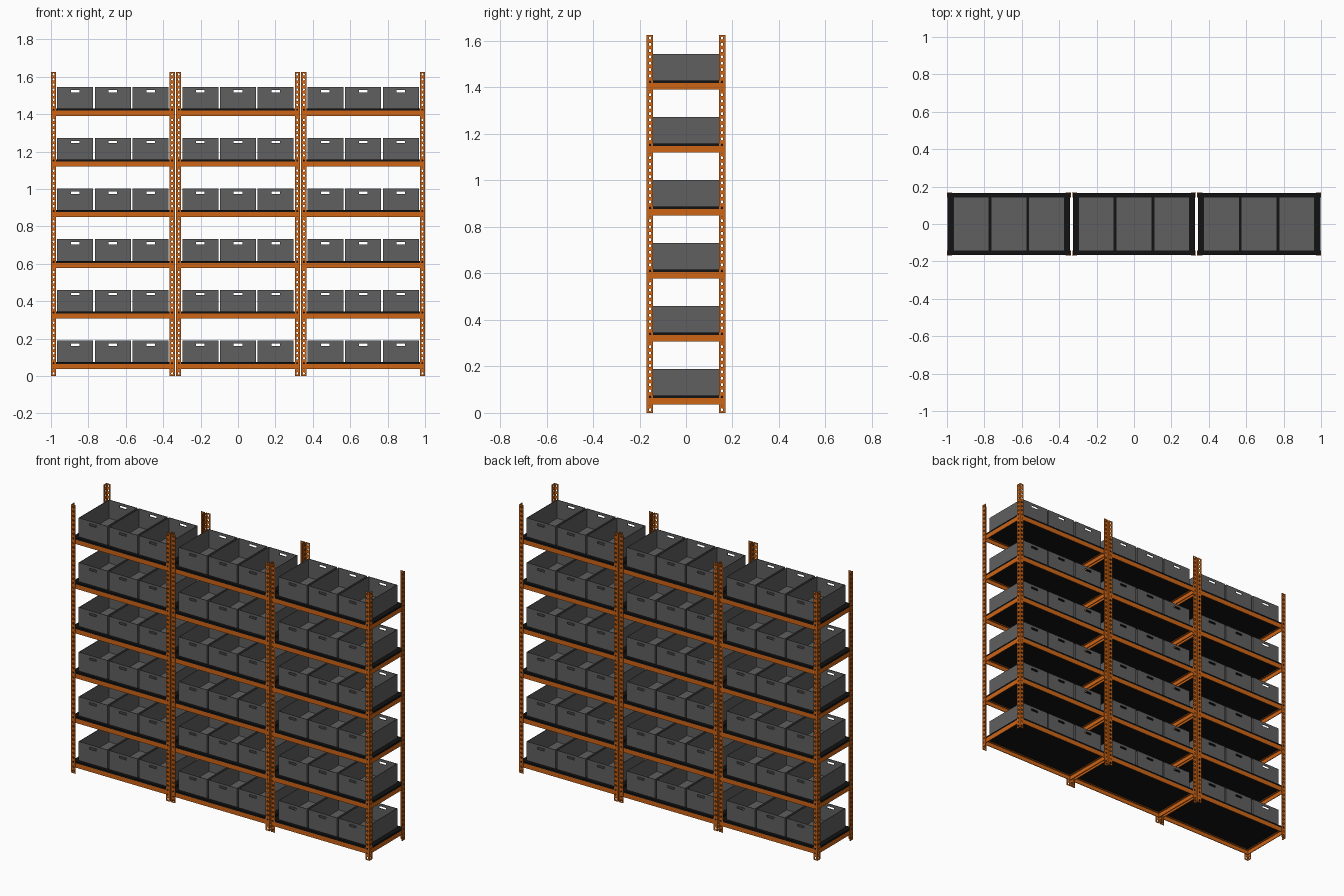
import bpy, bmesh, math
from mathutils import Matrix

if "Cube" in bpy.data.objects:
    bpy.data.objects.remove(bpy.data.objects["Cube"])

W, D, H = 0.662, 0.338, 1.626       # outer bay width, depth, post height
PITCH = 0.669                       # bay spacing
T = 0.004                           # sheet metal thickness
LEG = 0.027                         # post leg width
LEVELS = [0.036 + 0.271 * i for i in range(6)]
BIN_W, BIN_D, BIN_H, BIN_PITCH = 0.192, 0.29, 0.115, 0.2015


def material(name, col):
    m = bpy.data.materials.new(name)
    m.diffuse_color = (*col, 1)
    m.use_nodes = True
    m.node_tree.nodes["Principled BSDF"].inputs["Base Color"].default_value = m.diffuse_color
    return m


orange = material("orange_steel", (0.62, 0.13, 0.008))
black = material("black_board", (0.006, 0.006, 0.006))
grey = material("grey_plastic", (0.115, 0.115, 0.115))


def finish(bm, name, mat):
    bmesh.ops.remove_doubles(bm, verts=bm.verts, dist=1e-5)
    bmesh.ops.recalc_face_normals(bm, faces=bm.faces)
    me = bpy.data.meshes.new(name)
    bm.to_mesh(me)
    bm.free()
    me.materials.append(mat)
    return me


def place(name, me, loc, scale=(1, 1, 1)):
    ob = bpy.data.objects.new(name, me)
    ob.location, ob.scale = loc, scale
    bpy.context.collection.objects.link(ob)
    return ob


def add_box(bm, x0, x1, y0, y1, z0, z1):
    m = Matrix.Translation(((x0 + x1) / 2, (y0 + y1) / 2, (z0 + z1) / 2)) \
        @ Matrix.Diagonal((x1 - x0, y1 - y0, z1 - z0, 1))
    bmesh.ops.create_cube(bm, size=1, matrix=m)


def holed_cell(bm, to3d, u0, u1, v0, v1, hw, hh, cu, cv):
    """Rectangle with an eight-sided hole, mapped into space by to3d(u, v)."""
    um, vm = (u0 + u1) / 2, (v0 + v1) / 2
    outer = [(u1, vm), (u1, v1), (um, v1), (u0, v1), (u0, vm), (u0, v0), (um, v0), (u1, v0)]
    a = [math.tau * i / 8 for i in range(8)]
    inner = [(cu + hw * math.cos(t), cv + hh * math.sin(t)) for t in a]
    o = [bm.verts.new(to3d(*p)) for p in outer]
    n = [bm.verts.new(to3d(*p)) for p in inner]
    for i in range(8):
        j = (i + 1) % 8
        bm.faces.new((o[i], o[j], n[j], n[i]))


def thicken(bm, t):
    bmesh.ops.remove_doubles(bm, verts=bm.verts, dist=1e-5)
    bmesh.ops.recalc_face_normals(bm, faces=bm.faces)
    bmesh.ops.solidify(bm, geom=bm.faces[:], thickness=t)


# Perforated angle post: corner at the origin, legs along +x and +y
bm = bmesh.new()
N = 60
c = H / N
for i in range(N):
    zc = (i + 0.5) * c
    for f in (lambda u, v: (u, 0, v), lambda u, v: (0, u, v)):
        holed_cell(bm, f, 0, LEG, i * c, (i + 1) * c, 0.0055, 0.007, LEG * 0.53, zc)
thicken(bm, 0.003)
# keep the outside faces of the angle on the bay's outer planes
lo = [min(v.co[k] for v in bm.verts) for k in (0, 1)]
bmesh.ops.translate(bm, verts=bm.verts, vec=(-lo[0], -lo[1], 0))
post = finish(bm, "post", orange)

# Shelf frame: four angle beams per level, flange under the board
bm = bmesh.new()
ix, iy, BH, FL = W / 2 - T, D / 2 - T, 0.027, 0.013
for s in (-1, 1):
    ys = sorted((s * iy, s * (iy - T)))
    add_box(bm, -ix, ix, *ys, 0, BH)
    add_box(bm, -ix, ix, *sorted((s * iy, s * (iy - FL))), BH - 0.003, BH)
    xs = sorted((s * ix, s * (ix - T)))
    add_box(bm, *xs, -iy + T, iy - T, 0, BH)
    add_box(bm, *sorted((s * ix, s * (ix - FL))), -iy + FL, iy - FL, BH - 0.003, BH)
frame = finish(bm, "shelf_frame", orange)

# Shelf board
bm = bmesh.new()
BT = 0.011
add_box(bm, -ix, ix, -iy, iy, BH, BH + BT)
board = finish(bm, "shelf_board", black)

# Open storage bin with grip slots front and back
bm = bmesh.new()
hx, hy, SW, SH = BIN_W / 2, BIN_D / 2, 0.023, 0.006
SZ = BIN_H - 0.022                  # slot centre height
us = [-hx, -SW, SW, hx]
vs = [0, SZ - SH, SZ + SH, BIN_H]
for y in (-hy, hy):
    for i in range(3):
        for j in range(3):
            if (i, j) != (1, 1):
                bm.faces.new([bm.verts.new((us[a], y, vs[b])) for a, b in
                              ((i, j), (i + 1, j), (i + 1, j + 1), (i, j + 1))])
for x in (-hx, hx):
    for j in range(3):
        bm.faces.new([bm.verts.new((x, y, z)) for y, z in
                      ((-hy, vs[j]), (hy, vs[j]), (hy, vs[j + 1]), (-hy, vs[j + 1]))])
for i in range(3):
    bm.faces.new([bm.verts.new((x, y, 0)) for x, y in
                  ((us[i], -hy), (us[i + 1], -hy), (us[i + 1], hy), (us[i], hy))])
thicken(bm, 0.003)
storage_bin = finish(bm, "storage_bin", grey)

# Assemble three bays
for b in (-1, 0, 1):
    x = b * PITCH
    for sx in (-1, 1):
        for sy in (-1, 1):
            place("post", post, (x + sx * W / 2, sy * D / 2, 0), (-sx, -sy, 1))
    for z in LEVELS:
        place("shelf_frame", frame, (x, 0, z))
        place("shelf_board", board, (x, 0, z))
        for k in (-1, 0, 1):
            place("storage_bin", storage_bin, (x + k * BIN_PITCH, 0, z + BH + BT))
